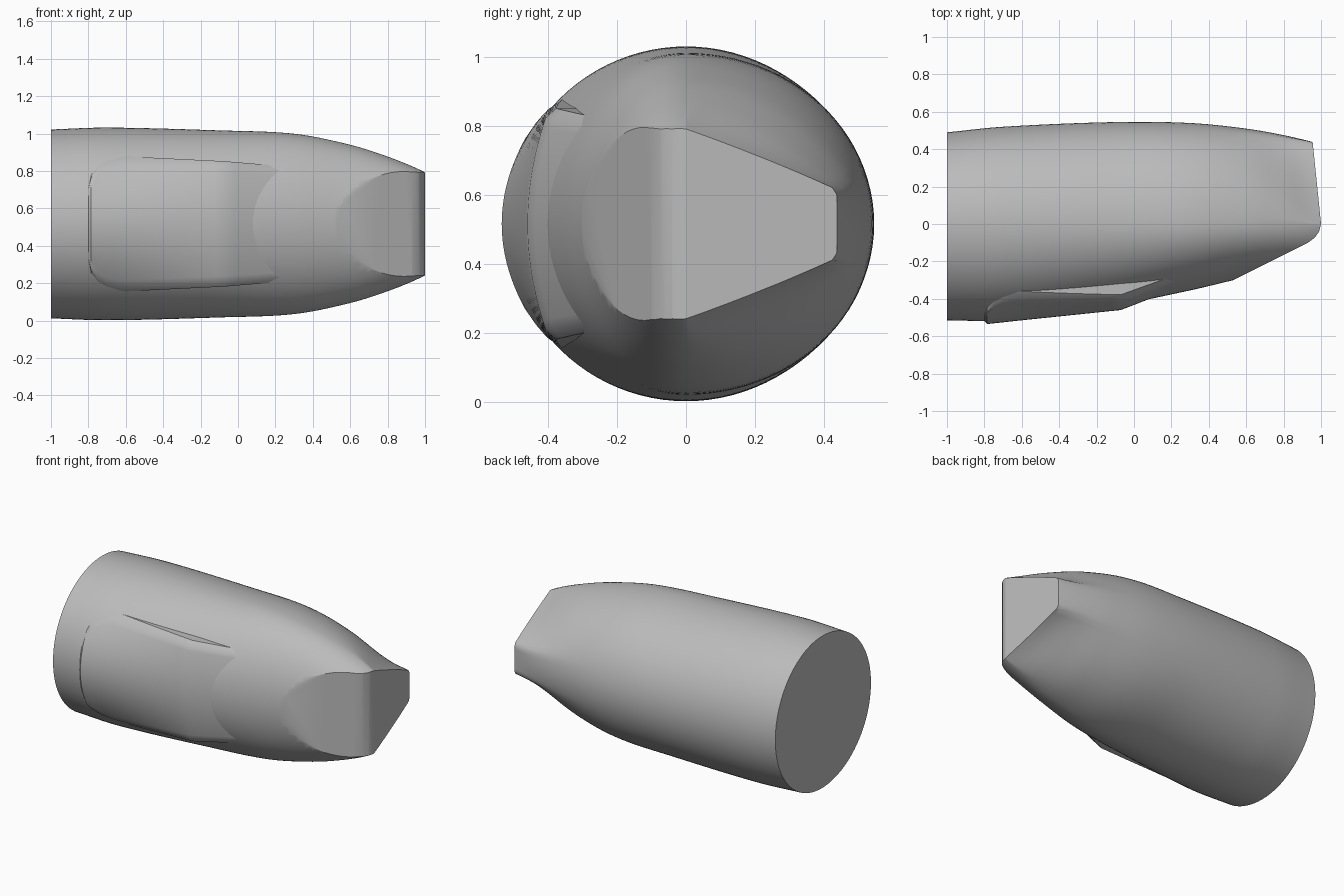
import bpy, bmesh, math
from mathutils import Vector

if "Cube" in bpy.data.objects:
    bpy.data.objects.remove(bpy.data.objects["Cube"], do_unlink=True)

grey = bpy.data.materials.new("plain grey")
grey.use_nodes = True
color = (0.5, 0.5, 0.5, 1)
grey.diffuse_color = color
grey.node_tree.nodes["Principled BSDF"].inputs["Base Color"].default_value = color

MID_Z = 0.517
SIDES = 96


def finish(bm, name, angle):
    bmesh.ops.recalc_face_normals(bm, faces=bm.faces)
    mesh = bpy.data.meshes.new(name)
    bm.to_mesh(mesh)
    bm.free()
    mesh.materials.append(grey)
    obj = bpy.data.objects.new(name, mesh)
    bpy.context.collection.objects.link(obj)
    bpy.ops.object.select_all(action='DESELECT')
    obj.select_set(True)
    bpy.context.view_layer.objects.active = obj
    bpy.ops.object.shade_smooth_by_angle(angle=math.radians(angle))
    return obj


def lookup(table, x, smooth=False):
    """Interpolate rows of (x, values...), straight or as a smooth curve."""
    i = 0
    while i < len(table) - 2 and x > table[i + 1][0]:
        i += 1
    a, b = table[i], table[i + 1]
    t = (x - a[0]) / (b[0] - a[0])
    if not smooth:
        return [p + (q - p) * t for p, q in zip(a[1:], b[1:])]
    before, after = table[max(i - 1, 0)], table[min(i + 2, len(table) - 1)]
    w = b[0] - a[0]
    out = []
    for o, p, q, r in zip(before[1:], a[1:], b[1:], after[1:]):
        m0 = (q - o) / (b[0] - before[0]) * w
        m1 = (r - p) / (after[0] - a[0]) * w
        out.append((2*t**3 - 3*t*t + 1) * p + (t**3 - 2*t*t + t) * m0
                   + (3*t*t - 2*t**3) * q + (t**3 - t*t) * m1)
    return out


# Body stations: x, front depth, back depth, half height, wedge amount
STATIONS = [
    (-1.0, 0.515, 0.49, 0.505, 0),
    (-0.7, 0.515, 0.52, 0.515, 0),
    (-0.1, 0.435, 0.545, 0.5, 0),
    (0.3, 0.355, 0.54, 0.482, 0),
    (0.6, 0.285, 0.51, 0.423, 0.15),
    (0.8, 0.25, 0.475, 0.36, 0.5),
    (0.95, 0.225, 0.44, 0.3, 0.95),
    (1.02, 0.2, 0.42, 0.265, 1),
]


def section(x):
    """Round section whose back half turns into a wedge towards the nose."""
    front, back, half, wedge = lookup(STATIONS, x, True)
    ring = []
    for k in range(SIDES):
        a = math.tau * k / SIDES
        c, s = math.cos(a), math.sin(a)
        y, z = c * (back if c > 0 else front), s * half
        if c > 0:
            # straight line from the crown to a short upright back edge
            r = 1 / (c / back + abs(s) * (1 - 0.1 / back) / half) if abs(s) > 0.3 else 0
            ly, lz = r * c, r * s
            if abs(s) <= 0.3 or ly > back:
                ly, lz = back, 0.1 * s / 0.3
            else:
                t = (abs(s) - 0.3) / 0.7
                ly = back * (1 - t)
                lz = math.copysign(0.1 + (half - 0.1) * t, s)
            y += (ly - y) * wedge
            z += (lz - z) * wedge
        ring.append(Vector((x, y, MID_Z + z)))
    return ring


# Main body shell
bm = bmesh.new()
COUNT = 48
rings = [[bm.verts.new(p) for p in section(-1 + 2.02 * i / COUNT)]
         for i in range(COUNT + 1)]
for r0, r1 in zip(rings, rings[1:]):
    for k in range(SIDES):
        j = (k + 1) % SIDES
        bm.faces.new((r0[k], r0[j], r1[j], r1[k]))
bm.faces.new(rings[0])
bm.faces.new(rings[-1])
bmesh.ops.recalc_face_normals(bm, faces=bm.faces)

# Upright cuts that form the chopped nose, with a rounded leading edge
PLAN = [(0.54, -0.295), (0.93, -0.1), (0.967, -0.073), (0.99, -0.04),
        (1.0, 0.0), (0.955, 0.44)]
for (x0, y0), (x1, y1) in zip(PLAN, PLAN[1:]):
    cut = bmesh.ops.bisect_plane(
        bm, geom=bm.verts[:] + bm.edges[:] + bm.faces[:], dist=1e-5,
        plane_co=(x0, y0, 0), plane_no=(y1 - y0, x0 - x1, 0), clear_outer=True)
    rim = [e for e in bm.edges if e.is_boundary]
    bmesh.ops.holes_fill(bm, edges=rim, sides=0)
finish(bm, "body", 30)

# Raised front pad: x, middle y, curve of the section, half height
PAD = [
    (-0.8, -0.52, 0.085, 0.2),
    (-0.785, -0.535, 0.1, 0.27),
    (-0.75, -0.531, 0.1, 0.32),
    (-0.7, -0.526, 0.1, 0.35),
    (-0.62, -0.517, 0.095, 0.362),
    (-0.07, -0.46, 0.05, 0.335),
    (0.11, -0.39, 0.05, 0.32),
    (0.3, -0.316, 0.05, 0.305),
]
bm = bmesh.new()
ROWS = 24
xs = [-0.8, -0.785, -0.75, -0.7, -0.66] + [-0.62 + 0.055 * i for i in range(17)]
columns = []
for x in xs:
    mid, bend, half = lookup(PAD, x)
    col = [bm.verts.new((x, -0.2, MID_Z - half))]
    for k in range(ROWS + 1):
        v = 2 * k / ROWS - 1
        dz = v * half
        soft = 0.02 if k in (0, ROWS) else 0
        col.append(bm.verts.new((x, mid + bend * (dz / 0.3) ** 2 + soft, MID_Z + dz)))
    col.append(bm.verts.new((x, -0.2, MID_Z + half)))
    columns.append(col)
for c0, c1 in zip(columns, columns[1:]):
    for k in range(len(c0) - 1):
        bm.faces.new((c0[k], c0[k + 1], c1[k + 1], c1[k]))
    bm.faces.new((c0[-1], c0[0], c1[0], c1[-1]))
bm.faces.new(columns[0])
bm.faces.new(columns[-1])
finish(bm, "front_pad", 35)
